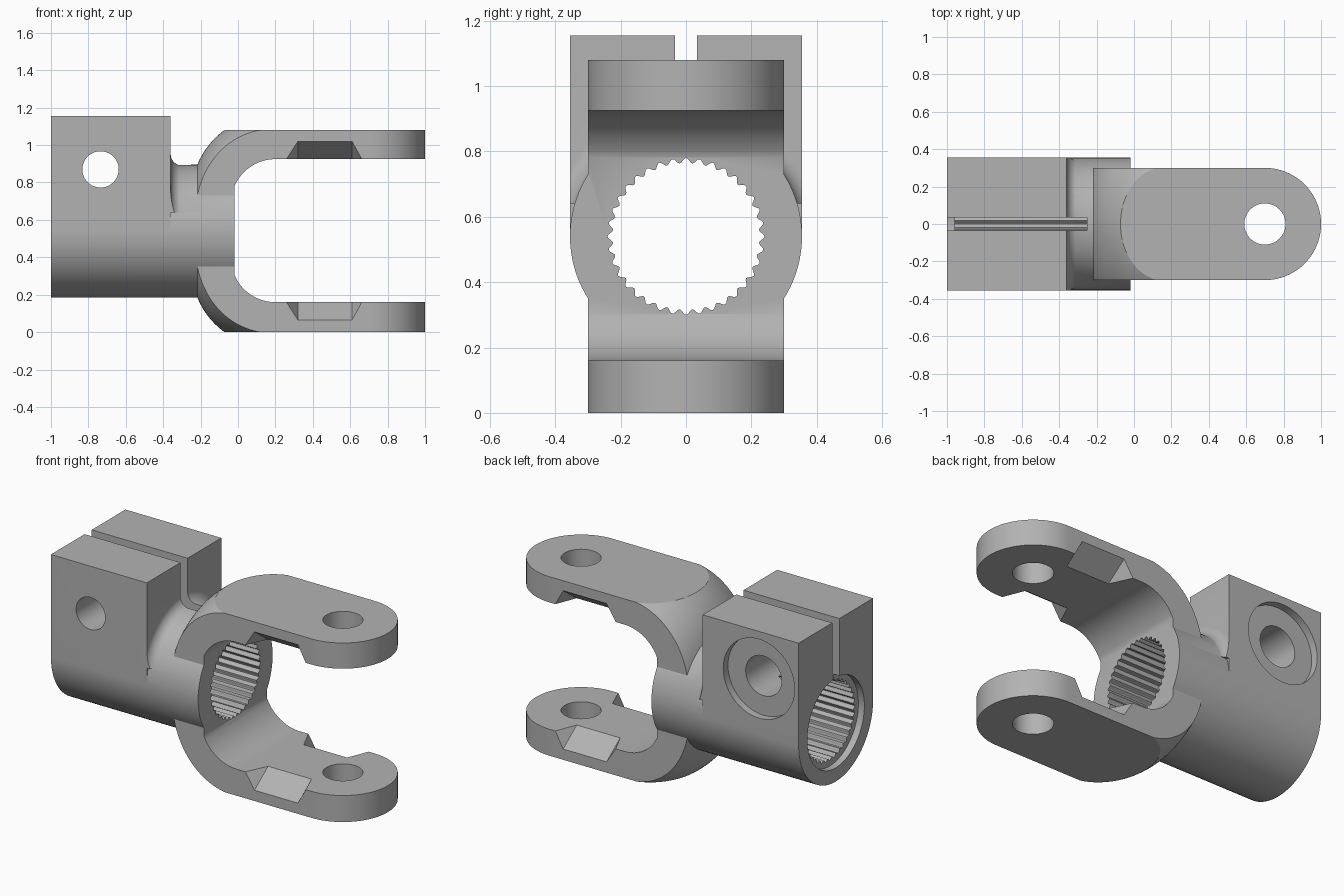
import bpy, bmesh
from math import sin, cos, pi, radians, sqrt

if "Cube" in bpy.data.objects:
    bpy.data.objects.remove(bpy.data.objects["Cube"], do_unlink=True)

AXIS_Z = 0.54      # height of the bore axis
R = 0.355          # hub radius
TOP = 1.08         # fork height

steel = bpy.data.materials.new("steel grey")
steel.use_nodes = True
steel.diffuse_color = (0.45, 0.45, 0.45, 1)
steel.node_tree.nodes["Principled BSDF"].inputs["Base Color"].default_value = (0.45, 0.45, 0.45, 1)


def finish(name, bm):
    bmesh.ops.recalc_face_normals(bm, faces=bm.faces)
    mesh = bpy.data.meshes.new(name)
    bm.to_mesh(mesh)
    bm.free()
    mesh.materials.append(steel)
    ob = bpy.data.objects.new(name, mesh)
    bpy.context.collection.objects.link(ob)
    return ob


def prism(name, pts, axis, lo, hi):
    """Extrude a 2D outline along x (y,z points), y (x,z points) or z (x,y points)."""
    place = {"x": lambda a, b, c: (c, a, b),
             "y": lambda a, b, c: (a, c, b),
             "z": lambda a, b, c: (a, b, c)}[axis]
    bm = bmesh.new()
    ends = [[bm.verts.new(place(a, b, c)) for a, b in pts] for c in (lo, hi)]
    n = len(pts)
    for ring in ends:
        bm.faces.new(ring)
    for i in range(n):
        j = (i + 1) % n
        bm.faces.new((ends[0][i], ends[0][j], ends[1][j], ends[1][i]))
    return finish(name, bm)


def box(name, x0, x1, y0, y1, z0, z1):
    return prism(name, [(x0, y0), (x1, y0), (x1, y1), (x0, y1)], "z", z0, z1)


def arc(cx, cy, r, a0, a1, n):
    steps = [radians(a0 + (a1 - a0) * i / n) for i in range(n + 1)]
    return [(cx + r * cos(t), cy + r * sin(t)) for t in steps]


def disc(cx, cy, r, n=64):
    return arc(cx, cy, r, 0, 360, n)[:-1]


def revolve(name, profile, n=96):
    """Turn (x, radius) points around the bore axis."""
    bm = bmesh.new()
    rings = [[bm.verts.new((x, r * cos(2 * pi * i / n), AXIS_Z + r * sin(2 * pi * i / n)))
              for i in range(n)] for x, r in profile]
    for a, b in zip(rings, rings[1:]):
        for i in range(n):
            j = (i + 1) % n
            bm.faces.new((a[i], a[j], b[j], b[i]))
    bm.faces.new(rings[0])
    bm.faces.new(rings[-1])
    return finish(name, bm)


def combine(target, tool, op):
    mod = target.modifiers.new(op.lower(), "BOOLEAN")
    mod.operation, mod.solver, mod.object = op, "EXACT", tool
    bpy.context.view_layer.objects.active = target
    bpy.ops.object.modifier_apply(modifier=mod.name)
    bpy.data.objects.remove(tool, do_unlink=True)


# Fork: rounded plan outline trimmed by a domed, turned shoulder
plan = [(-0.22, -0.3)] + arc(0.7, 0, 0.3, -90, 90, 40) + [(-0.22, 0.3)]
yoke = prism("yoke", plan, "z", 0, TOP)
start, r_sh = 0.18, 0.43
shoulder = [(-0.3, 0.26)]
for i in range(21):
    x = -0.225 + i * 0.02
    shoulder.append((x, 0.622 - r_sh + sqrt(r_sh ** 2 - (x - start) ** 2)))
shoulder += [(0.25, 0.66), (1.1, 0.66)]
combine(yoke, revolve("shoulder", shoulder, 128), "INTERSECT")

# Hub tube
combine(yoke, revolve("hub", [(-1, R), (0.05, R)]), "UNION")

# Clamp block with a fillet blending it onto the hub
combine(yoke, box("clamp_block", -1, -0.36, -R, R, AXIS_Z, 1.155), "UNION")
fillet = [(-0.4, 0.2), (-0.4, R + 0.06)] + arc(-0.3, R + 0.058, 0.06, 180, 270, 8) + [(-0.28, 0.2)]
fillet_ring = revolve("fillet", fillet)
combine(fillet_ring, box("fillet_limit", -0.5, 0, -R, R, AXIS_Z + 0.1, 1.1), "INTERSECT")
combine(yoke, fillet_ring, "UNION")

# Gap between the fork arms
rf = 0.2375
a_end = 156.4
gap = ([(1.2, 0.16)] + arc(0.2, 0.16 + rf, rf, 270, 360 - a_end, 12)
       + arc(0.2, 0.925 - rf, rf, a_end, 90, 12) + [(1.2, 0.925)])
combine(yoke, prism("gap", gap, "y", -0.5, 0.5), "DIFFERENCE")

# Splined bore and its entry recess
teeth = 36
spline = []
for i in range(teeth * 8):
    t = 2 * pi * i / (teeth * 8)
    r = 0.232 + 0.008 * cos(teeth * t)
    spline.append((r * cos(t), AXIS_Z + r * sin(t)))
combine(yoke, prism("bore", spline, "x", -1.1, 0.2), "DIFFERENCE")
combine(yoke, prism("bore_entry", disc(0, AXIS_Z, 0.272), "x", -1.1, -0.96), "DIFFERENCE")

# Clamp slot, bolt holes and bolt head seat
combine(yoke, box("slot", -1.1, -0.25, -0.034, 0.034, AXIS_Z, 1.3), "DIFFERENCE")
for r, lo, hi in ((0.097, -0.5, 0.01), (0.12, 0, 0.5), (0.238, 0.31, 0.5)):
    combine(yoke, prism("bolt_hole", disc(-0.735, 0.87, r), "y", lo, hi), "DIFFERENCE")

# Cross pin holes through both arms
combine(yoke, prism("pin_hole", disc(0.7, 0, 0.11), "z", -0.2, 1.3), "DIFFERENCE")

# Sloped reliefs on the inner edges of the arms
for side in (-1, 1):
    for face, d in ((0.16, 1), (0.925, -1)):
        bm = bmesh.new()
        for x0, x1, y, depth in ((0.25, 0.67, 0.32, 0), (0.32, 0.61, 0.17, 0),
                                 (0.25, 0.67, 0.32, -0.03), (0.32, 0.61, 0.17, -0.03),
                                 (0.32, 0.61, 0.3, 0.095), (0.32, 0.61, 0.32, 0.095)):
            for x in (x0, x1):
                bm.verts.new((x, side * y, face - d * depth))
        bmesh.ops.convex_hull(bm, input=bm.verts)
        combine(yoke, finish("relief", bm), "DIFFERENCE")

# Smooth the curved surfaces, keep machined edges crisp
bpy.ops.object.select_all(action="DESELECT")
yoke.select_set(True)
bpy.context.view_layer.objects.active = yoke
bpy.ops.object.shade_smooth_by_angle(angle=radians(28))
